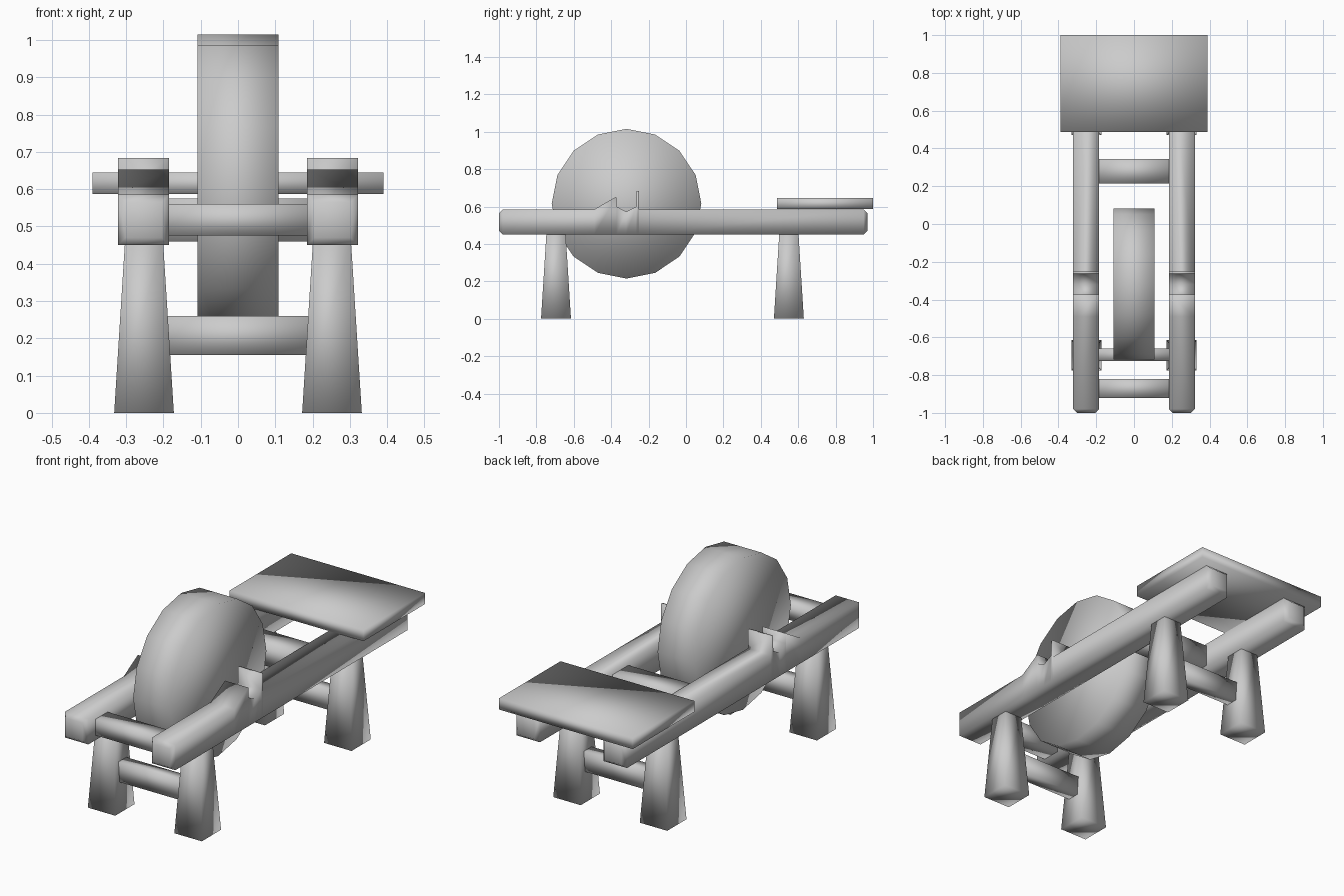
import bpy, bmesh, math

if "Cube" in bpy.data.objects:
    bpy.data.objects.remove(bpy.data.objects["Cube"])


def finish(name, bm):
    bmesh.ops.recalc_face_normals(bm, faces=bm.faces)
    me = bpy.data.meshes.new(name)
    bm.to_mesh(me)
    bm.free()
    for p in me.polygons:
        p.use_smooth = True
    ob = bpy.data.objects.new(name, me)
    bpy.context.collection.objects.link(ob)
    return ob


def loft(name, rings):
    """Skin a list of matching four-point rings and cap both ends."""
    bm = bmesh.new()
    vs = [[bm.verts.new(p) for p in r] for r in rings]
    for a, b in zip(vs, vs[1:]):
        for i in range(4):
            j = (i + 1) % 4
            bm.faces.new((a[i], a[j], b[j], b[i]))
    bm.faces.new(vs[0])
    bm.faces.new(vs[-1])
    return finish(name, bm)


def rect(x0, x1, y0, y1, z):
    return [(x0, y0, z), (x1, y0, z), (x1, y1, z), (x0, y1, z)]


def box(name, x0, x1, y0, y1, z0, z1):
    return loft(name, [rect(x0, x1, y0, y1, z0), rect(x0, x1, y0, y1, z1)])


# Rail stations: y, top height, end inset (wedge, axle notch and stop plate included)
stations = [(-1.0, 0.585, 0.02), (-0.98, 0.585, 0), (-0.49, 0.585, 0),
            (-0.373, 0.653, 0), (-0.372, 0.60, 0), (-0.32, 0.573, 0),
            (-0.266, 0.60, 0), (-0.265, 0.683, 0), (-0.251, 0.683, 0),
            (-0.25, 0.585, 0), (0.95, 0.585, 0), (0.97, 0.585, 0.02)]

for side, label in ((-1, "left"), (1, "right")):
    rings = []
    for y, top, c in stations:
        xa, xb = side * (0.185 + c), side * (0.322 - c)
        lo, hi = 0.45 + c, top - c
        rings.append([(xa, y, lo), (xb, y, lo), (xb, y, hi), (xa, y, hi)])
    loft(label + "_rail", rings)

    # Tapered legs
    for cy, end in ((-0.695, "front"), (0.55, "back")):
        cx = side * 0.252
        loft(f"{end}_{label}_leg",
             [rect(cx - h, cx + h, cy - h, cy + h, z)
              for h, z in ((0.08, 0.0), (0.051, 0.46))])

# Crossbars between the rails and stretchers between the legs
box("front_crossbar", -0.19, 0.19, -0.92, -0.82, 0.475, 0.56)
box("back_crossbar", -0.19, 0.19, 0.215, 0.345, 0.46, 0.575)
box("front_stretcher", -0.2, 0.2, -0.725, -0.66, 0.155, 0.26)
box("back_stretcher", -0.2, 0.2, 0.515, 0.58, 0.155, 0.26)

# Seat board
box("seat", -0.39, 0.39, 0.487, 1.0, 0.587, 0.645)

# Sixteen-sided grinding wheel
bm = bmesh.new()
bmesh.ops.create_cone(bm, cap_ends=True, segments=16, radius1=0.4, radius2=0.4, depth=0.216)
wheel = finish("grinding_wheel", bm)
wheel.rotation_euler = (0, math.pi / 2, 0)
wheel.location = (0, -0.318, 0.615)
